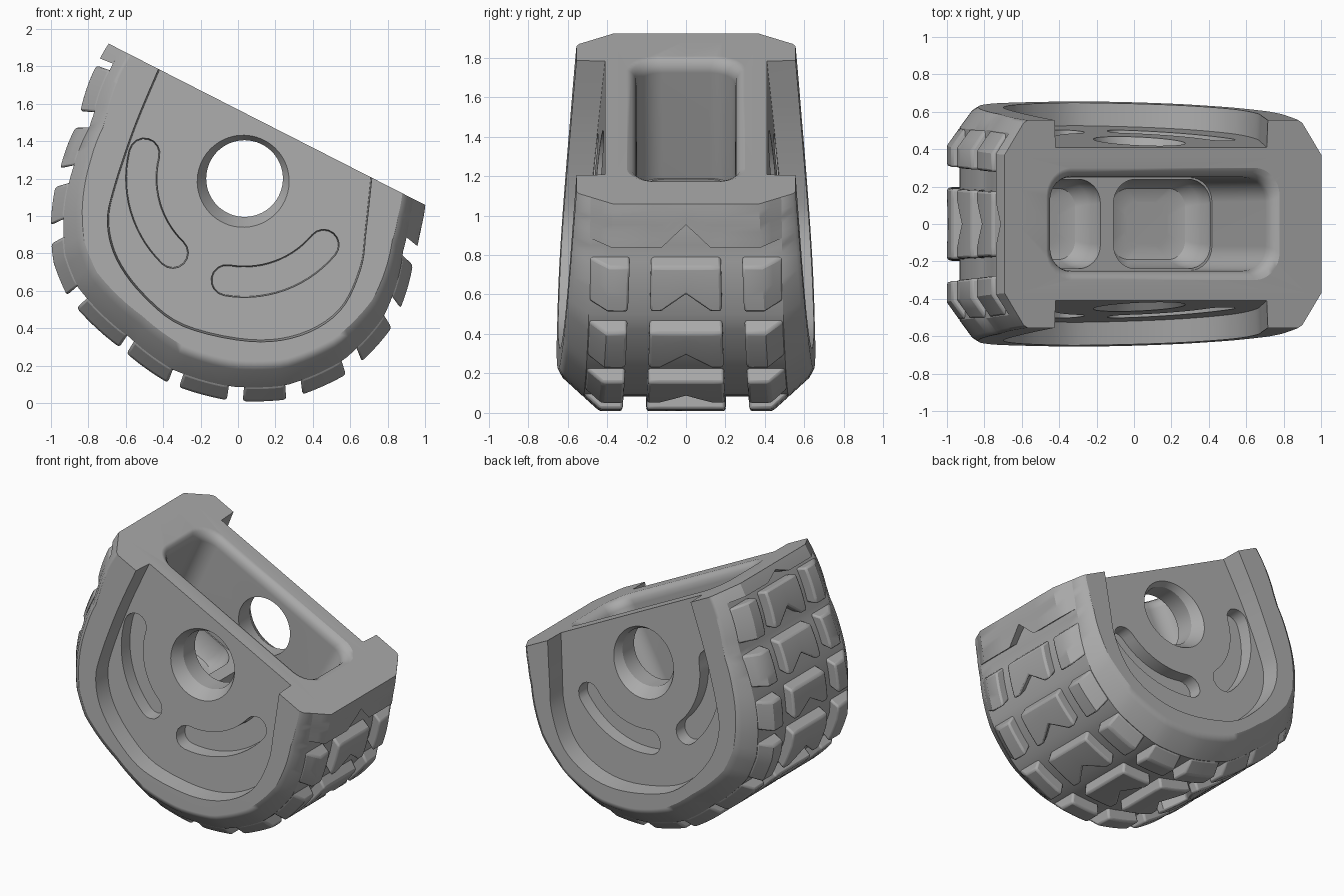
import bpy, bmesh, math
from math import sin, cos, radians, pi
from mathutils import Vector

if "Cube" in bpy.data.objects:
    bpy.data.objects.remove(bpy.data.objects["Cube"])

grey = bpy.data.materials.new("plain_grey")
grey.use_nodes = True
grey.diffuse_color = (0.4, 0.4, 0.4, 1)
grey.node_tree.nodes["Principled BSDF"].inputs["Base Color"].default_value = (0.4, 0.4, 0.4, 1)

# Slanted frame: origin mid of the cut face, u along it, d down into the body
ORIGIN = Vector((0.155, 0, 1.49))
U = Vector((0.891, 0, -0.454))
D = Vector((-0.454, 0, -0.891))
HOLE = Vector((0.035, 0, 1.2))

# Tread outline as (angle, radius)
OUTLINE = [(0, .95), (8, .965), (23, 1.0), (28, 1.025), (39, 1.13), (52, 1.275), (60, 1.36),
           (68, 1.41), (84, 1.43), (96, 1.48), (109, 1.49), (121, 1.475), (135, 1.4),
           (148, 1.28), (164, 1.07), (172, 1.0), (180, .95)]
ROWS = [(8, 23), (28, 39), (43.5, 52), (56, 67.5), (71, 83.5), (85.5, 96), (98.5, 108.7),
        (112, 121), (124.5, 134.5), (138.8, 148.5), (153, 163)]
GROOVE = 0.075


def place(u, y, d):
    return ORIGIN + U * u + D * d + Vector((0, y, 0))


def radius(angle):
    for (a, ra), (b, rb) in zip(OUTLINE, OUTLINE[1:]):
        if angle <= b:
            return ra + (rb - ra) * (angle - a) / (b - a)
    return OUTLINE[-1][1]


def surface(angle, p, sink=0.0):
    """Point on the tyre: |p| to 1 is crown, grooves run out at 1.5, the wall is at 2."""
    outer = radius(angle)
    t, edge = max(0, abs(p) - 1), GROOVE / (0.13 * outer)
    q = 2 * t * edge if t < 0.5 else edge + (2 * t - 1) * (1 - edge)
    s = min(1 - sink / outer, 0.855 if t == 1 else 1 - 0.13 * q)
    r, a = outer * s, radians(angle)
    d = r * sin(a)
    crown, wall = 0.37 + 0.05 * d, 0.555 + 0.08 * d
    y = min(abs(p), 1) * crown + q * (wall - crown)
    return place(-r * cos(a), math.copysign(y, p), d)


def finish(name, bm):
    bmesh.ops.recalc_face_normals(bm, faces=bm.faces)
    mesh = bpy.data.meshes.new(name)
    bm.to_mesh(mesh)
    bm.free()
    obj = bpy.data.objects.new(name, mesh)
    bpy.context.collection.objects.link(obj)
    mesh.materials.append(grey)
    return obj


def loft(name, loops):
    """Skin closed loops of points and cap both ends."""
    bm = bmesh.new()
    rings = [[bm.verts.new(co) for co in loop] for loop in loops]
    n = len(rings[0])
    for a, b in zip(rings, rings[1:]):
        for i in range(n):
            j = (i + 1) % n
            bm.faces.new((a[i], a[j], b[j], b[i]))
    bm.faces.new(rings[0])
    bm.faces.new(rings[-1])
    return finish(name, bm)


def activate(obj):
    bpy.ops.object.select_all(action='DESELECT')
    obj.select_set(True)
    bpy.context.view_layer.objects.active = obj


def smooth(obj):
    activate(obj)
    bpy.ops.object.shade_smooth_by_angle(angle=radians(32))


def cut(obj, cutter):
    activate(obj)
    mod = obj.modifiers.new("cut", 'BOOLEAN')
    mod.operation, mod.solver, mod.object = 'DIFFERENCE', 'EXACT', cutter
    bpy.ops.object.modifier_apply(modifier=mod.name)
    bpy.data.objects.remove(cutter)


def spline(points, steps=5):
    """Smooth open curve through the points."""
    out = []
    pts = [points[0]] + points + [points[-1]]
    for a, b, c, d in zip(pts, pts[1:], pts[2:], pts[3:]):
        for i in range(steps):
            t = i / steps
            out.append(0.5 * (2 * b + (c - a) * t + (2 * a - 5 * b + 4 * c - d) * t * t
                              + (3 * b - a - 3 * c + d) * t ** 3))
    return out + [points[-1]]


def floor_y(co):
    return 0.41 + 0.1 * (co - ORIGIN).dot(D)


# Main body at groove depth
sections = [-2, -1.9, -1.5, -1, -0.5, 0, 0.5, 1, 1.5, 1.9, 2]
body = loft("body", [[surface(a, p, GROOVE) for a in range(0, 181, 2)] for p in sections])

# Side recesses with sloping floors
RECESS = [(-.42, 1.78), (-.55, 1.47), (-.66, 1.14), (-.69, .96), (-.64, .77), (-.5, .58),
          (-.29, .42), (.06, .34), (.33, .37), (.54, .5), (.65, .72), (.68, .93), (.71, 1.21)]
edge = spline([Vector((x, 0, z)) for x, z in RECESS])
edge = [edge[0] - D * 0.3] + edge + [edge[-1] - D * 0.3]
for side in (-1, 1):
    cut(body, loft("recess_cutter", [
        [ORIGIN + (co - ORIGIN) * grow + Vector((0, side * (floor_y(co) + lift), 0))
         for co in edge] for lift, grow in ((0, 1), (0.4, 1.03))]))


def circle(r, y):
    return [HOLE + Vector((r * cos(i * pi / 32), y, r * sin(i * pi / 32))) for i in range(64)]


def slot(start, end, r, half, lift, side):
    """Outline of a curved slot around the axle hole."""
    out = []
    for sign, first, last in ((1, start, end), (-1, end, start)):
        for i in range(15):
            a = radians(first + (last - first) * i / 14)
            out.append(Vector((cos(a), 0, sin(a))) * (r + sign * half))
        a = radians(last)
        mid = Vector((cos(a), 0, sin(a))) * r
        for i in range(1, 8):
            b = a + i * pi / 8 + (0 if sign == 1 else pi)
            out.append(mid + Vector((cos(b), 0, sin(b))) * half)
    return [HOLE + co + Vector((0, side * (floor_y(HOLE + co) + lift), 0)) for co in out]


# Blind curved slots on both sides
for side in (-1, 1):
    for start, end in ((166, 226), (260, 320)):
        cut(body, loft("slot_cutter", [slot(start, end, 0.552, h, lift, side)
                                       for h, lift in ((0.078, -0.09), (0.087, 0.05))]))


def rounded(centre, half_u, half_y, r, d):
    out = []
    for k, (su, sy) in enumerate(((1, 1), (-1, 1), (-1, -1), (1, -1))):
        for i in range(9):
            a = (k + i / 8) * pi / 2
            out.append(place(centre + su * (half_u - r) + r * cos(a),
                             sy * (half_y - r) + r * sin(a), d))
    return out


# Pocket in the cut face with a soft lip
pocket = [(.70, .30, .15, -.05), (.70, .30, .15, 0), (.68, .275, .14, .012),
          (.66, .257, .13, .035), (.65, .25, .13, .07), (.63, .248, .13, .66)]
cut(body, loft("pocket_cutter", [rounded(0, *row) for row in pocket]))

# Two round-bottomed wells under the pocket, leaving a rib between them
well = [(.293, .24, .13, .6), (.29, .238, .13, .69), (.27, .225, .12, .765),
        (.22, .19, .1, .82), (.13, .12, .08, .845)]
for side in (-1, 1):
    cut(body, loft("well_cutter", [rounded(side * 0.33, *row) for row in well]))

# Countersunk axle hole through both cheeks
for side in (-1, 1):
    cut(body, loft("hole_cutter", [circle(r, side * y) for r, y in
                                   ((0.205, 0.1), (0.205, 0.38), (0.31, 0.54))]))
smooth(body)
body.modifiers.new("even_shading", 'WEIGHTED_NORMAL').keep_sharp = True


def tread(name, ps, low, high, bevel=0.014, steps=6):
    """Solid block on the tyre; low and high give its end angles across p."""
    bm = bmesh.new()
    grids = []
    for sink in (0, GROOVE + 0.03):
        grids.append([[bm.verts.new(surface(low(p) + (high(p) - low(p)) * i / steps, p, sink))
                       for i in range(steps + 1)] for p in ps])
    top, under = grids
    for grid in grids:
        for a, b in zip(grid, grid[1:]):
            for i in range(steps):
                bm.faces.new((a[i], a[i + 1], b[i + 1], b[i]))
    for k in (0, -1):
        for i in range(steps):
            bm.faces.new((top[k][i], top[k][i + 1], under[k][i + 1], under[k][i]))
        for j in range(len(ps) - 1):
            bm.faces.new((top[j][k], top[j + 1][k], under[j + 1][k], under[j][k]))
    obj = finish(name, bm)
    if bevel:
        mod = obj.modifiers.new("soft_edges", 'BEVEL')
        mod.width, mod.segments, mod.angle_limit = bevel, 2, radians(40)
    smooth(obj)


def notch(p, size):
    return size * max(0, 1 - abs(p) / 0.32)


# Centre blocks with a chevron notch facing the ground, and shoulder blocks
centre = [-.46, -.32, -.16, 0, .16, .32, .46]
for n, (a, b) in enumerate(ROWS):
    left = n < len(ROWS) / 2
    size = 0.38 * (b - a)
    tread(f"centre_block_{n}", centre,
          lambda p: a if left else a + notch(p, size),
          lambda p: b - notch(p, size) if left else b)
    for side, label in ((1, "left"), (-1, "right")):
        tread(f"{label}_block_{n}", [side * p for p in (.74, 1, 1.25, 1.5)],
              lambda p: a, lambda p: b)

# Full width bars closing the tread at both ends
across = [-1.5, -1.25, -1] + centre + [1, 1.25, 1.5]
tread("heel_bar", across, lambda p: 0, lambda p: 5.5 - notch(p, 3), 0)
tread("toe_bar", across, lambda p: 168 + notch(p, 6), lambda p: 180, 0)
